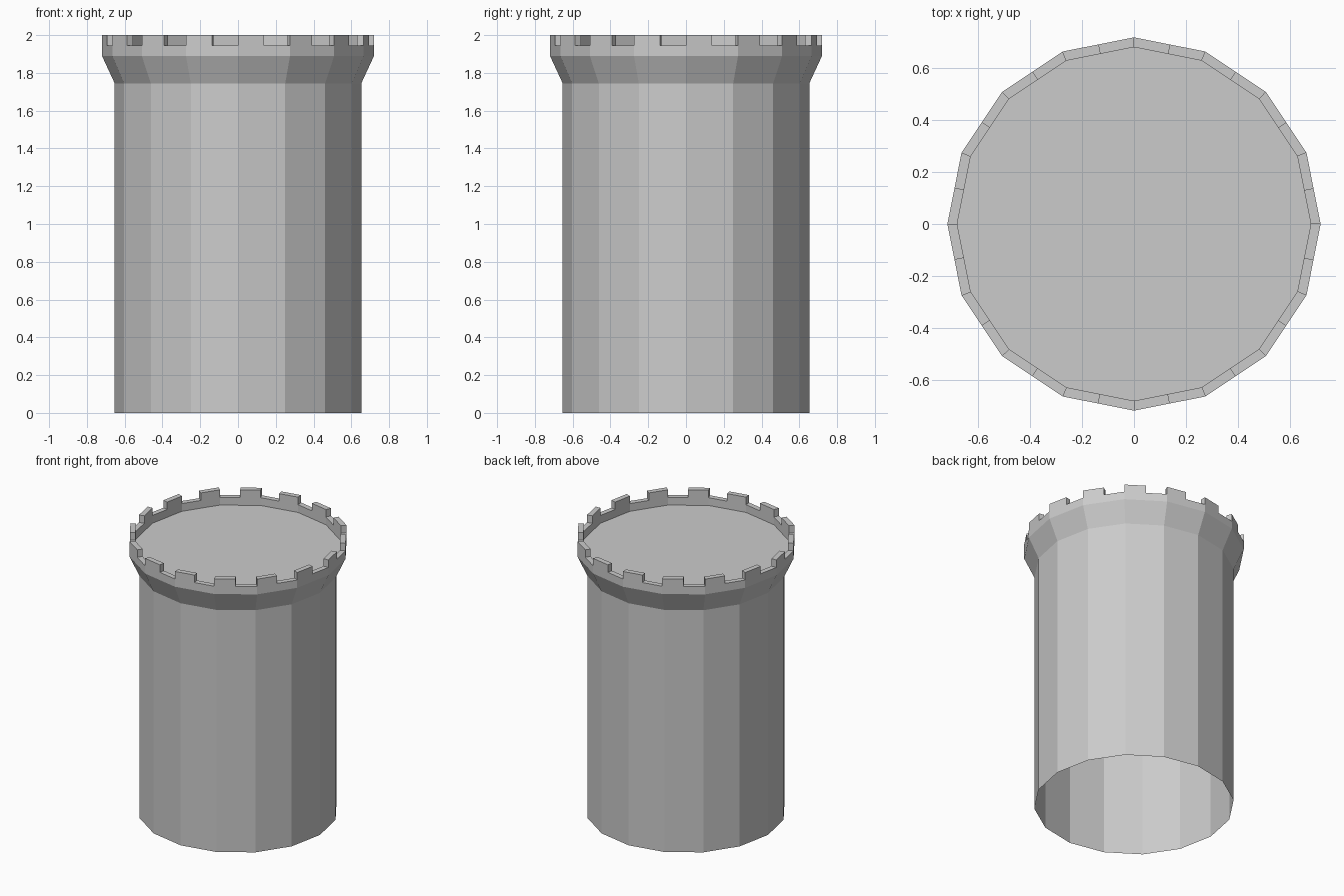
import bpy
import bmesh
from math import cos, sin, tau

if "Cube" in bpy.data.objects:
    bpy.data.objects.remove(bpy.data.objects["Cube"])

SIDES = 16
BODY_R, OUTER_R, INNER_R = 0.653, 0.72, 0.682
FLARE_Z, RIM_Z, NOTCH_Z, TOP_Z = 1.745, 1.89, 1.946, 2.0


def corner(i, r, z):
    """Point on the 16-gon; half steps land on the middle of a flat side."""
    k = int(i // 1)
    f = i - k
    a, b = tau * k / SIDES, tau * (k + 1) / SIDES
    return (r * ((1 - f) * cos(a) + f * cos(b)),
            r * ((1 - f) * sin(a) + f * sin(b)), z)


def ring(bm, r, z):
    return [bm.verts.new(corner(i, r, z)) for i in range(SIDES)]


def bridge(bm, lower, upper):
    for i in range(SIDES):
        j = (i + 1) % SIDES
        bm.faces.new((lower[i], lower[j], upper[j], upper[i]))


def finish(bm, name):
    mesh = bpy.data.meshes.new(name)
    bm.to_mesh(mesh)
    bm.free()
    obj = bpy.data.objects.new(name, mesh)
    bpy.context.collection.objects.link(obj)
    return obj


# Tower shell: open base, flared collar, parapet and sunken roof floor
bm = bmesh.new()
profile = [(BODY_R, 0), (BODY_R, FLARE_Z), (OUTER_R, RIM_Z),
           (OUTER_R, NOTCH_Z), (INNER_R, NOTCH_Z), (INNER_R, RIM_Z)]
rings = [ring(bm, r, z) for r, z in profile]
for lower, upper in zip(rings, rings[1:]):
    bridge(bm, lower, upper)
bm.faces.new(rings[-1])
finish(bm, "tower_shell")

# Battlements: one block on the first half of every side
bm = bmesh.new()
for i in range(SIDES):
    plan = [(i, OUTER_R), (i + 0.5, OUTER_R), (i + 0.5, INNER_R), (i, INNER_R)]
    low = [bm.verts.new(corner(k, r, NOTCH_Z)) for k, r in plan]
    high = [bm.verts.new(corner(k, r, TOP_Z)) for k, r in plan]
    for a in range(4):
        b = (a + 1) % 4
        bm.faces.new((low[a], low[b], high[b], high[a]))
    bm.faces.new(high)
finish(bm, "battlements")
